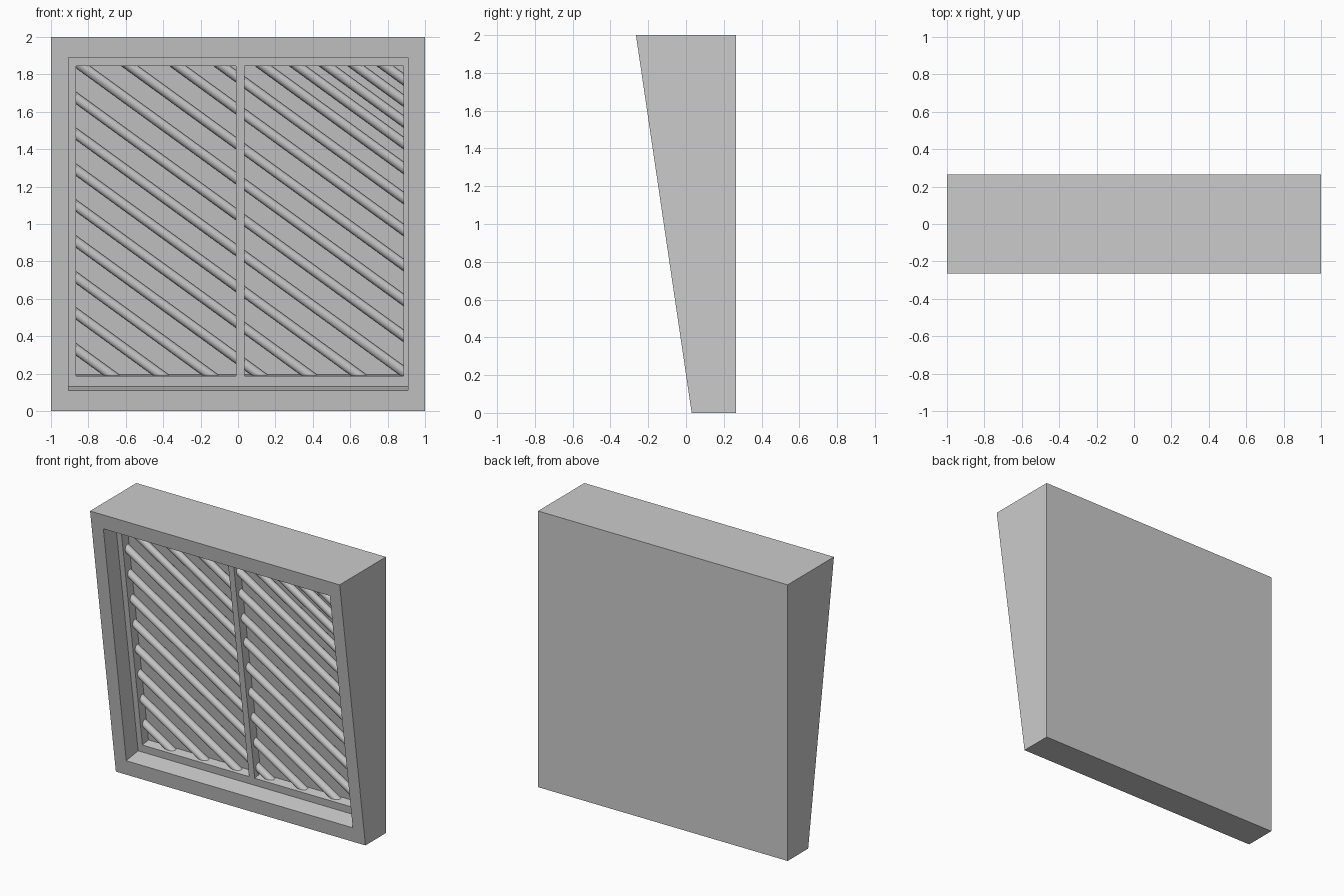
import bpy, bmesh, math
from mathutils import Matrix, Vector

if "Cube" in bpy.data.objects:
    bpy.data.objects.remove(bpy.data.objects["Cube"])

TILT = math.atan(0.295 / 2)          # lean of the front face
COS, SIN = math.cos(TILT), math.sin(TILT)
# Local frame of the leaning face: x across, y into the wall, z up the slope
FACE = Matrix.Translation((0, 0.03, 0)) @ Matrix.Rotation(TILT, 4, 'X')
FRAME_D, PANE_D, BAR_D, BAR_R = 0.137, 0.207, 0.186, 0.0265


def up(z, depth):
    """Slope coordinate of a world height at a given depth."""
    return (z - depth * SIN) / COS


def make(name, bm):
    bmesh.ops.recalc_face_normals(bm, faces=bm.faces[:])
    mesh = bpy.data.meshes.new(name)
    bm.to_mesh(mesh)
    bm.free()
    ob = bpy.data.objects.new(name, mesh)
    bpy.context.collection.objects.link(ob)
    return ob


def cut_box(target, name, x0, x1, y0, y1, z0, z1):
    bm = bmesh.new()
    bmesh.ops.create_cube(bm, size=1)
    for v in bm.verts:
        v.co = Vector((x1 if v.co.x > 0 else x0,
                       y1 if v.co.y > 0 else y0,
                       z1 if v.co.z > 0 else z0))
    bm.transform(FACE)
    cutter = make(name, bm)
    cutter.hide_render = True
    cutter.display_type = 'WIRE'
    mod = target.modifiers.new(name, 'BOOLEAN')
    mod.operation, mod.solver, mod.object = 'DIFFERENCE', 'EXACT', cutter


# Wedge-shaped wall block
bm = bmesh.new()
profile = [(0.03, 0), (0.265, 0), (0.265, 2), (-0.265, 2)]
face = bm.faces.new([bm.verts.new((-1, y, z)) for y, z in profile])
ext = bmesh.ops.extrude_face_region(bm, geom=[face])
bmesh.ops.translate(bm, vec=(2, 0, 0),
                    verts=[g for g in ext['geom'] if isinstance(g, bmesh.types.BMVert)])
wall = make("window_wall", bm)

# Window reveal, then two pane recesses leaving a frame and centre post
cut_box(wall, "reveal_cutter", -0.905, 0.91, -0.2, FRAME_D, up(0.11, 0), up(1.89, 0))
panes = {"left": (-0.865, -0.01), "right": (0.035, 0.885)}
LOW, HIGH = up(0.186, FRAME_D), up(1.845, FRAME_D)
for side, (x0, x1) in panes.items():
    cut_box(wall, side + "_pane_cutter", x0, x1, 0.08, PANE_D, LOW, HIGH)

# Diagonal round bars: heights at the right edge, closer together at the top
heights = [1.773, 1.66, 1.548, 1.433, 1.30, 1.139, 0.968, 0.781]
heights += [0.594 - 0.192 * i for i in range(9)]
SLOPE = math.tan(math.radians(36)) / COS
direction = Vector((1, 0, -SLOPE)).normalized()
turn = direction.to_track_quat('Z', 'Y').to_matrix().to_4x4()
GRIP = 0.004                          # bar ends sink slightly into the frame

for side, (x0, x1) in panes.items():
    bm = bmesh.new()
    for h in heights:
        mid = Vector((0, BAR_D, up(h, BAR_D) + 0.885 * SLOPE))
        bmesh.ops.create_cone(bm, cap_ends=False, segments=20, radius1=BAR_R,
                              radius2=BAR_R, depth=5,
                              matrix=Matrix.Translation(mid) @ turn)
    for co, no in [((x0 - GRIP, 0, 0), (-1, 0, 0)), ((x1 + GRIP, 0, 0), (1, 0, 0)),
                   ((0, 0, LOW - GRIP), (0, 0, -1)), ((0, 0, HIGH + GRIP), (0, 0, 1))]:
        bmesh.ops.bisect_plane(bm, geom=bm.verts[:] + bm.edges[:] + bm.faces[:],
                               plane_co=co, plane_no=no, clear_outer=True)
    for f in bm.faces:
        f.smooth = True
    bm.transform(FACE)
    make(side + "_diagonal_bars", bm)
